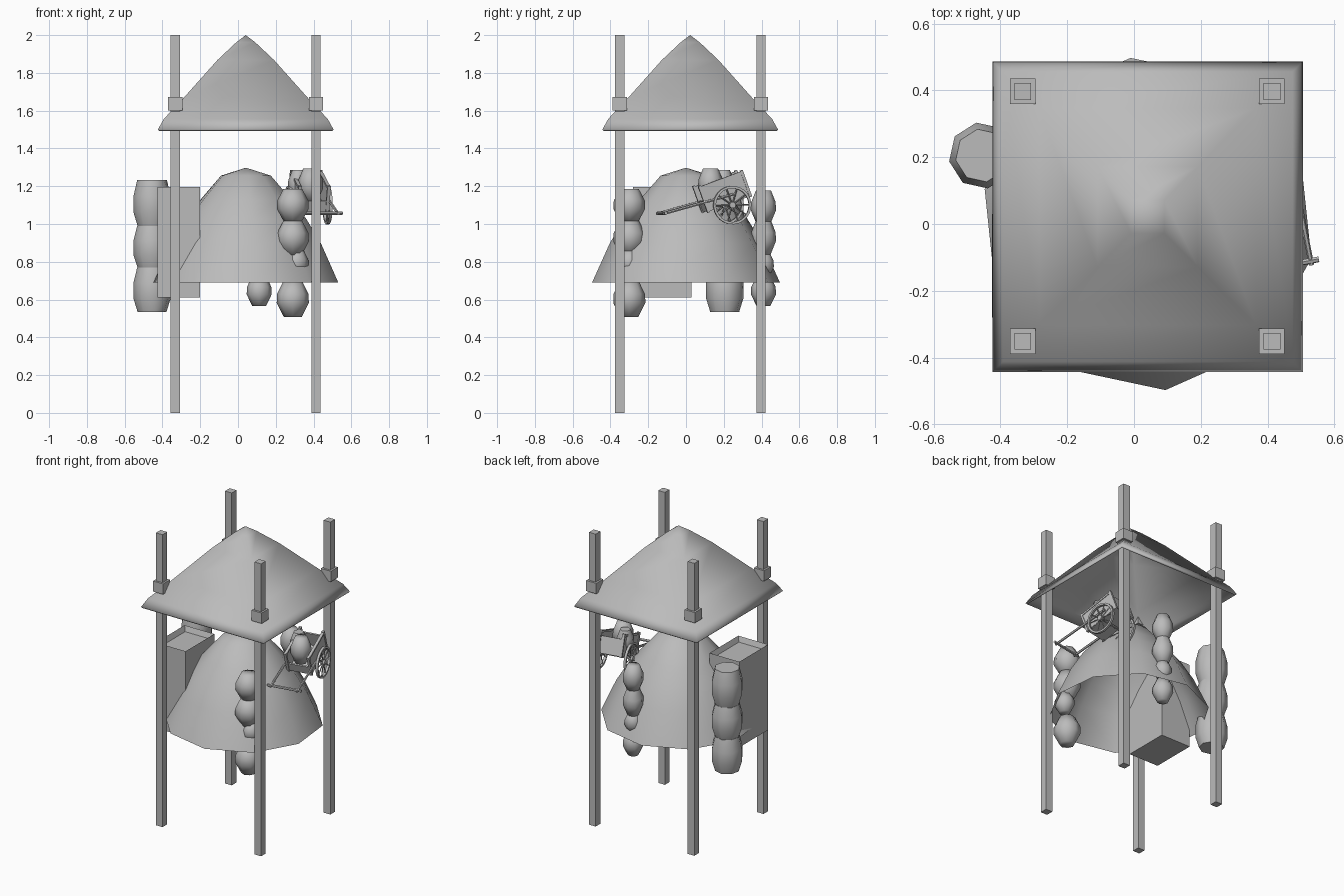
import bpy, bmesh, math
from mathutils import Matrix, Vector

if "Cube" in bpy.data.objects:
    bpy.data.objects.remove(bpy.data.objects["Cube"])

GREY = bpy.data.materials.new("plain grey")
GREY.diffuse_color = (0.5, 0.5, 0.5, 1)
GREY.use_nodes = True
GREY.node_tree.nodes["Principled BSDF"].inputs["Base Color"].default_value = GREY.diffuse_color


def finish(name, bm, smooth=None, matrix=None):
    bmesh.ops.recalc_face_normals(bm, faces=bm.faces)
    me = bpy.data.meshes.new(name)
    bm.to_mesh(me)
    bm.free()
    if matrix:
        me.transform(matrix)
    me.materials.append(GREY)
    ob = bpy.data.objects.new(name, me)
    bpy.context.collection.objects.link(ob)
    if smooth:
        bpy.ops.object.select_all(action='DESELECT')
        ob.select_set(True)
        bpy.context.view_layer.objects.active = ob
        bpy.ops.object.shade_smooth_by_angle(angle=math.radians(smooth))
    return ob


def lathe(name, profile, at=(0, 0, 0), sides=8, turn=0, smooth=70, caps=True, matrix=None):
    """Stack of (radius, z) rings; radius 0 makes a tip."""
    bm = bmesh.new()
    rings = []
    for r, z in profile:
        n = sides if r > 0 else 1
        rings.append([bm.verts.new((at[0] + r * math.cos(math.radians(turn + 360 * i / n)),
                                    at[1] + r * math.sin(math.radians(turn + 360 * i / n)),
                                    at[2] + z)) for i in range(n)])
    for a, b in zip(rings, rings[1:]):
        for i in range(sides):
            j = (i + 1) % sides
            if len(b) == 1:
                bm.faces.new((a[i], a[j], b[0]))
            else:
                bm.faces.new((a[i], a[j], b[j], b[i]))
    if caps:
        bm.faces.new(rings[0])
        bm.faces.new(rings[-1])
    return finish(name, bm, smooth, matrix)


def box(name, lo, hi, matrix=None, tray=None):
    """Box from corner to corner; tray=(rim, depth) hollows the top."""
    lo, hi = Vector(lo), Vector(hi)
    bm = bmesh.new()
    bmesh.ops.create_cube(bm, size=1, matrix=Matrix.Translation((lo + hi) / 2) @ Matrix.Diagonal((*(hi - lo), 1)))
    if tray:
        top = max(bm.faces, key=lambda f: f.calc_center_median().z)
        bmesh.ops.inset_individual(bm, faces=[top], thickness=tray[0])
        bmesh.ops.translate(bm, verts=top.verts, vec=(0, 0, -tray[1]))
    return finish(name, bm, None, matrix)


def rod(name, a, b, r, sides=6, matrix=None):
    a, b = Vector(a), Vector(b)
    d = b - a
    m = Matrix.Translation(a) @ d.to_track_quat('Z', 'Y').to_matrix().to_4x4()
    return lathe(name, [(r, 0), (r, d.length)], sides=sides, smooth=50,
                 matrix=(matrix @ m) if matrix else m)


# four posts with collars
for x in (-0.333, 0.413):
    for y in (-0.351, 0.397):
        box("post", (x - .025, y - .025, 0), (x + .025, y + .025, 2))
        box("post_collar", (x - .038, y - .038, 1.6), (x + .038, y + .038, 1.672))

# square canopy roof, thin and open underneath
s = math.sqrt(2)
roof = lathe("canopy_roof", [(.465 * s, 1.5), (.434 * s, 1.556), (.325 * s, 1.672),
                             (.15 * s, 1.868), (.05 * s, 1.962), (0, 2.0)],
             (.041, .022, 0), 4, 45, 180, caps=False)
mod = roof.modifiers.new("thickness", 'SOLIDIFY')
mod.thickness = 0.012
mod.offset = -1

# ten-sided domed shell, open underneath
lathe("dome_shell", [(.5, .69), (.405, .9), (.325, 1.03), (.245, 1.13), (.135, 1.256), (0, 1.298)],
      (.042, 0, 0), 10, -84, 180, caps=False)

# tall chest with recessed top
box("tall_chest", (-.425, -.28, .61), (-.2, .03, 1.195), tray=(.02, .035))

# stack of barrels on the left
for z0, z1 in ((.535, .77), (.77, .99), (.99, 1.232)):
    h = z1 - z0
    lathe("barrel", [(.078, 0), (.1, .3 * h), (.1, .65 * h), (.08, h)], (-.455, .205, z0), 8, 10)


# hanging strings of pots
def pot(name, x, y, z0, z1, r, matrix=None):
    h = z1 - z0
    lathe(name, [(.55 * r, 0), (r, .4 * h), (r * .98, .65 * h), (.6 * r, h)], (x, y, z0), 8, 0, matrix=matrix)


for z0, z1, r, dx in ((.507, .695, .085, 0), (.725, .86, .063, .02), (.835, 1.015, .085, 0), (1.01, 1.185, .084, 0)):
    pot("front_pot", .29 + dx, -.3, z0, z1, r)
for z0, z1, r in ((.565, .72, .066), (.72, .85, .055), (.835, 1.02, .066), (1.0, 1.178, .066)):
    pot("back_pot", .112, .41, z0, z1, r)

# small tipped handcart on the right of the dome
M = (Matrix.Translation((.372, .225, 1.10)) @ Matrix.Rotation(math.radians(11), 4, 'Z')
     @ Matrix.Rotation(math.radians(20), 4, 'X'))
W, T = .083, .01
box("cart_floor", (-W, -.13, .01), (W, .115, .02), M)
for sx in (-1, 1):
    x0, x1 = sorted((sx * W, sx * (W - T)))
    box("cart_side", (x0, -.13, .015), (x1, .115, .145), M)
    box("cart_rail", (x0 - .004, -.135, .138), (x1 + .004, .12, .15), M)
    for y in (-.128, .113):
        box("cart_corner", (x0 - .004, y - .007, .005), (x1 + .004, y + .007, .155), M)
    rod("cart_shaft", (sx * .09, .04, .05), (sx * .09, -.365, .083), .008, matrix=M)
    # spoked wheel
    wx = sx * .104
    Wm = M @ Matrix.Translation((wx, 0, 0)) @ Matrix.Rotation(math.radians(90), 4, 'Y')
    lathe("wheel_hub", [(.017, -.014), (.017, .014)], sides=10, smooth=50, matrix=Wm)
    bm = bmesh.new()
    n = 24
    ring = [[bm.verts.new((r * math.cos(math.tau * i / n), r * math.sin(math.tau * i / n), z))
             for r, z in ((.102, -.008), (.102, .008), (.089, .008), (.089, -.008))] for i in range(n)]
    for i in range(n):
        for k in range(4):
            a, b = ring[i], ring[(i + 1) % n]
            bm.faces.new((a[k], b[k], b[(k + 1) % 4], a[(k + 1) % 4]))
    finish("wheel_rim", bm, 40, Wm)
    for k in range(10):
        t = math.tau * k / 10
        rod("wheel_spoke", (0, 0, 0), (.092 * math.cos(t), .092 * math.sin(t), 0), .004, 4, Wm)
box("cart_back", (-W, .105, .015), (W, .115, .12), M)
box("cart_front", (-W, -.13, .015), (W, -.12, .07), M)
rod("cart_axle", (-.11, 0, 0), (.11, 0, 0), .008, matrix=M)
rod("cart_crossbar", (-.115, -.352, .083), (.115, -.352, .083), .009, matrix=M)

# pots riding in the cart
pot("cart_pot", .385, .13, 1.12, 1.295, .066)
pot("cart_pot", .32, .2, 1.13, 1.285, .055)
